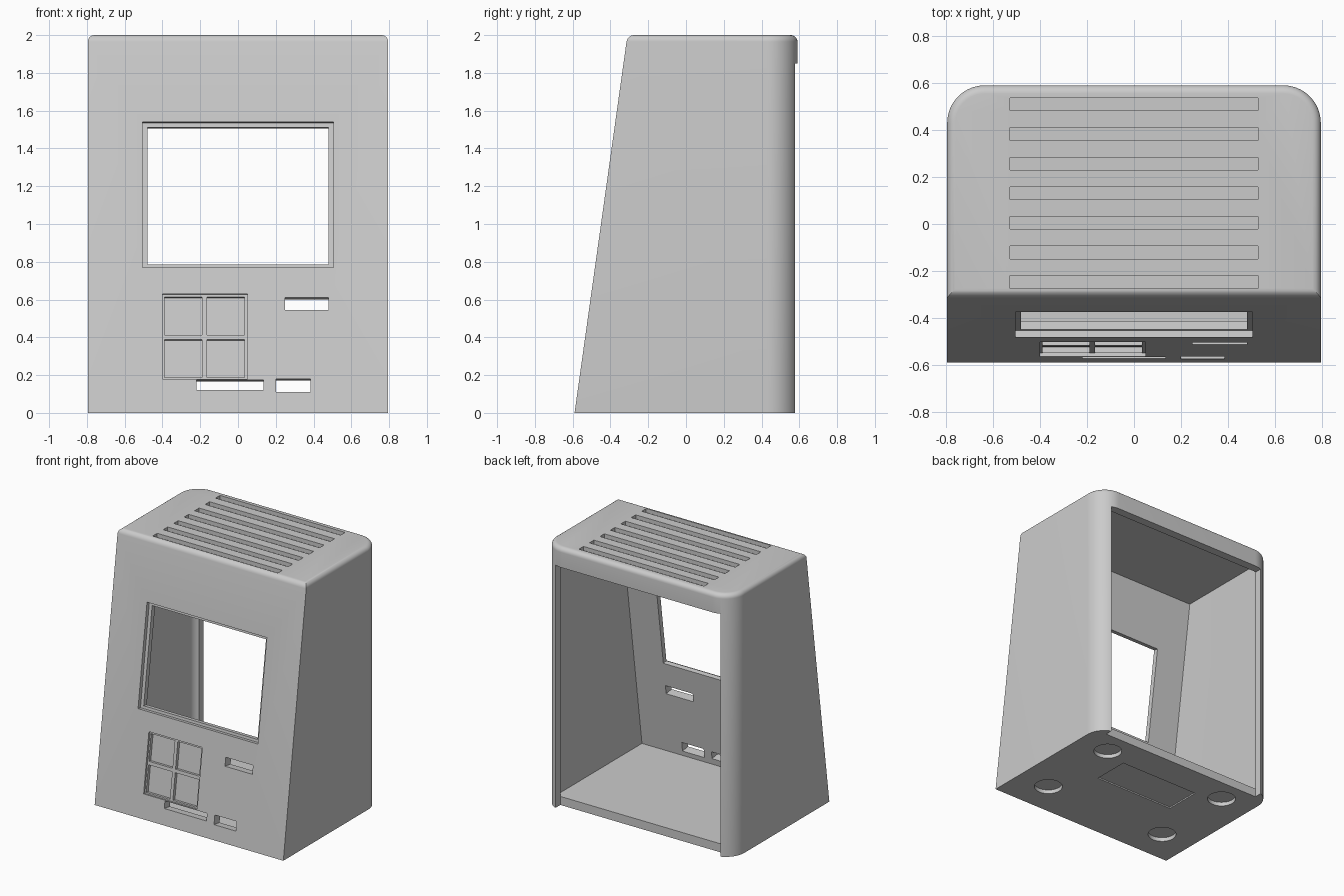
import bpy, bmesh, math
from mathutils import Matrix, Vector

if "Cube" in bpy.data.objects:
    bpy.data.objects.remove(bpy.data.objects["Cube"], do_unlink=True)

SLOPE = 0.14                     # backward lean of the front per unit height
LEAN = math.atan(SLOPE)
FRONT = -0.59                    # front edge at the base
WALL = 0.065

grey = bpy.data.materials.new("plain grey")
grey.use_nodes = True
grey.diffuse_color = (0.6, 0.6, 0.6, 1)
grey.node_tree.nodes["Principled BSDF"].inputs["Base Color"].default_value = (0.6, 0.6, 0.6, 1)


def make_object(name, bm):
    bmesh.ops.recalc_face_normals(bm, faces=bm.faces)
    mesh = bpy.data.meshes.new(name)
    bm.to_mesh(mesh)
    bm.free()
    mesh.materials.append(grey)
    obj = bpy.data.objects.new(name, mesh)
    bpy.context.collection.objects.link(obj)
    return obj


def wedge(name, half_width, front, back, z0, z1, corner, top_round=0):
    """Box with a leaning front, round back corners and an optional soft top."""
    bm = bmesh.new()
    bmesh.ops.create_cube(bm, size=2)
    for v in bm.verts:
        z = z1 if v.co.z > 0 else z0
        y = back if v.co.y > 0 else front + SLOPE * z
        v.co = (v.co.x * half_width, y, z)
    upright = [e for e in bm.edges if all(v.co.y > back - 1e-4 for v in e.verts)
               and abs(e.verts[0].co.z - e.verts[1].co.z) > 0.1]
    bmesh.ops.bevel(bm, geom=upright, offset=corner, segments=16, profile=0.5, affect='EDGES')
    if top_round:
        rim = [e for e in bm.edges if all(v.co.z > z1 - 1e-4 for v in e.verts)]
        bmesh.ops.bevel(bm, geom=rim, offset=top_round, segments=6, profile=0.5, affect='EDGES')
    return make_object(name, bm)


def cut(cutter):
    mod = body.modifiers.new("cut", 'BOOLEAN')
    mod.operation = 'DIFFERENCE'
    mod.solver = 'EXACT'
    mod.object = cutter
    bpy.context.view_layer.objects.active = body
    bpy.ops.object.modifier_apply(modifier=mod.name)
    bpy.data.objects.remove(cutter, do_unlink=True)


def cut_box(x0, x1, y0, y1, z0, z1, matrix=Matrix()):
    bm = bmesh.new()
    bmesh.ops.create_cube(bm, size=1)
    size = Vector((x1 - x0, y1 - y0, z1 - z0))
    centre = Vector((x0 + x1, y0 + y1, z0 + z1)) / 2
    for v in bm.verts:
        v.co = matrix @ (centre + v.co * size)
    cut(make_object("cutter", bm))


def cut_front(x0, x1, z0, z1, depth):
    """Cut square to the leaning front face."""
    zc, half = (z0 + z1) / 2, (z1 - z0) / 2 / math.cos(LEAN)
    place = Matrix.Translation((0, FRONT + SLOPE * zc, zc)) @ Matrix.Rotation(-LEAN, 4, 'X')
    cut_box(x0, x1, -0.05, depth, -half, half, place)


# Hollow shell with an open back
body = wedge("housing", 0.795, FRONT, 0.59, 0, 2, 0.16, 0.035)
cut(wedge("cavity", 0.73, FRONT + WALL * 1.05, 0.525, WALL, 1.94, 0.06))
cut_box(-0.695, 0.695, 0.52, 0.7, -0.1, 1.85)

# Display window and its shallow rebate
cut_front(-0.505, 0.505, 0.77, 1.54, 0.03)
cut_front(-0.48, 0.48, 0.79, 1.515, 0.2)

# Keypad rebate with four deeper key pockets
cut_front(-0.4, 0.05, 0.18, 0.63, 0.015)
for x in (-0.39, -0.165):
    for z in (0.19, 0.415):
        cut_front(x, x + 0.2, z, z + 0.2, 0.04)

# Slits through the front
for slit in ((0.25, 0.48, 0.545, 0.61), (-0.22, 0.135, 0.12, 0.175), (0.2, 0.385, 0.11, 0.18)):
    cut_front(*slit, 0.12)

# Blind grooves across the top
for i in range(7):
    y = -0.247 + i * 0.126
    cut_box(-0.527, 0.527, y - 0.027, y + 0.027, 1.97, 2.1)

# Foot recesses and label recess underneath
for x in (-0.53, 0.53):
    for y in (-0.32, 0.34):
        bm = bmesh.new()
        bmesh.ops.create_cone(bm, cap_ends=True, segments=40, radius1=0.1, radius2=0.1,
                              depth=0.06, matrix=Matrix.Translation((x, y, 0)))
        cut(make_object("cutter", bm))
cut_box(-0.335, 0.335, 0, 0.28, -0.1, 0.01)

bpy.ops.object.select_all(action='DESELECT')
body.select_set(True)
bpy.context.view_layer.objects.active = body
bpy.ops.object.shade_smooth_by_angle(angle=math.radians(30))
